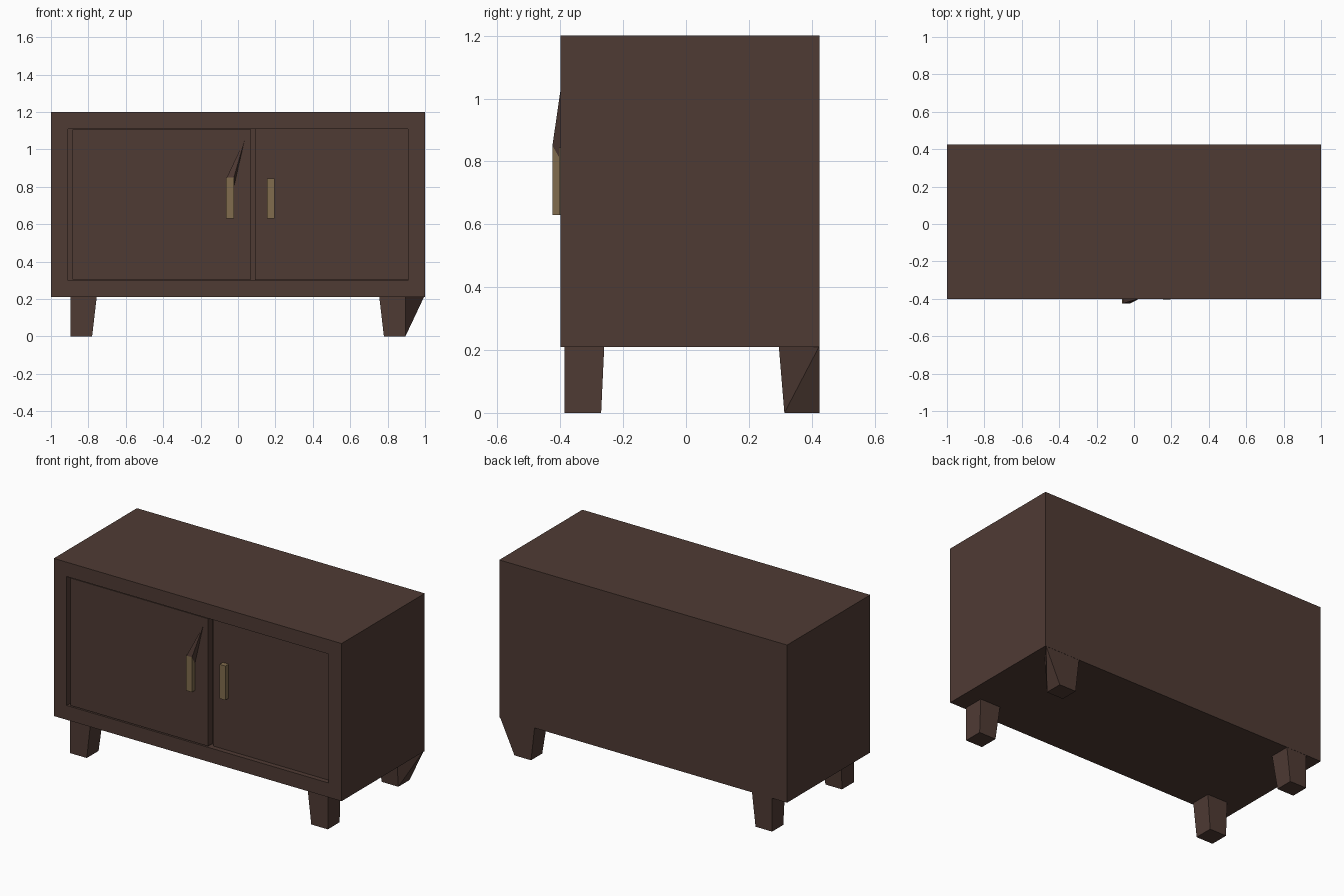
import bpy, bmesh
from mathutils import Vector

if "Cube" in bpy.data.objects:
    bpy.data.objects.remove(bpy.data.objects["Cube"])


def material(name, rgb):
    m = bpy.data.materials.new(name)
    m.diffuse_color = (*rgb, 1)
    m.use_nodes = True
    m.node_tree.nodes["Principled BSDF"].inputs["Base Color"].default_value = m.diffuse_color
    return m


WOOD = material("dark brown wood", (0.078, 0.043, 0.034))
BRASS = material("dull brass", (0.22, 0.15, 0.075))


def finish(bm, name, mat):
    bmesh.ops.recalc_face_normals(bm, faces=bm.faces)
    me = bpy.data.meshes.new(name)
    bm.to_mesh(me)
    bm.free()
    me.materials.append(mat)
    ob = bpy.data.objects.new(name, me)
    bpy.context.collection.objects.link(ob)
    return ob


def hull(name, pts, mat):
    bm = bmesh.new()
    for p in pts:
        bm.verts.new(p)
    bmesh.ops.convex_hull(bm, input=bm.verts[:])
    bmesh.ops.dissolve_limit(bm, angle_limit=0.01, verts=bm.verts[:], edges=bm.edges[:])
    return finish(bm, name, mat)


def box_points(x0, x1, y0, y1, z0, z1):
    return [(x, y, z) for x in (x0, x1) for y in (y0, y1) for z in (z0, z1)]


def box(name, *dims, mat=WOOD):
    return hull(name, box_points(*dims), mat)


# Cabinet body: solid box whose front is inset to a frame and pushed in
FRONT, BACK = -0.40, 0.425
bm = bmesh.new()
bmesh.ops.create_cube(bm, size=1)
for v in bm.verts:
    v.co = Vector((v.co.x * 2, FRONT if v.co.y < 0 else BACK, 0.21 if v.co.z < 0 else 1.2))
bm.normal_update()
front = min(bm.faces, key=lambda f: f.normal.y)
bmesh.ops.inset_region(bm, faces=[front], thickness=0.09, use_even_offset=True)
recess = bmesh.ops.extrude_face_region(bm, geom=[front])
bmesh.ops.translate(bm, vec=(0, 0.05, 0),
                    verts=[g for g in recess["geom"] if isinstance(g, bmesh.types.BMVert)])
bmesh.ops.delete(bm, geom=[front], context="FACES")
finish(bm, "cabinet_body", WOOD)

# Sliding doors: left one stands in front of the right one
box("left_door", -0.885, 0.07, -0.396, -0.352, 0.305, 1.105)
box("right_door", 0.09, 0.908, -0.372, -0.352, 0.302, 1.108)

# Handles
box("left_handle", -0.065, -0.022, -0.425, -0.39, 0.63, 0.85, mat=BRASS)
box("right_handle", 0.155, 0.195, -0.404, -0.366, 0.63, 0.845, mat=BRASS)
# Sliver running up from the left handle to the door
hull("handle_fin", [(-0.06, -0.425, 0.85), (-0.022, -0.425, 0.85), (-0.06, -0.396, 0.85),
                    (-0.022, -0.396, 0.80), (0.035, -0.396, 1.05)], WOOD)


# Legs: outer faces straight, inner faces tapering
def leg(name, sx, outer_y, inner_y, taper_y, flare=0):
    pts = []
    for z, grow in ((0, 0), (0.215, 1)):
        for x in (0.895, 0.78 - 0.025 * grow):
            for y in (outer_y, inner_y + taper_y * grow):
                pts.append((sx * x, y, z))
    if flare:
        pts += [(sx * flare, outer_y, 0.212), (sx * 0.905, outer_y, 0.12)]
    hull(name, pts, WOOD)


for side, sx in (("left", -1), ("right", 1)):
    leg("front_leg_" + side, sx, -0.387, -0.27, 0.01)
    leg("back_leg_" + side, sx, 0.424, 0.313, -0.018, flare=0.995 if sx > 0 else 0)
